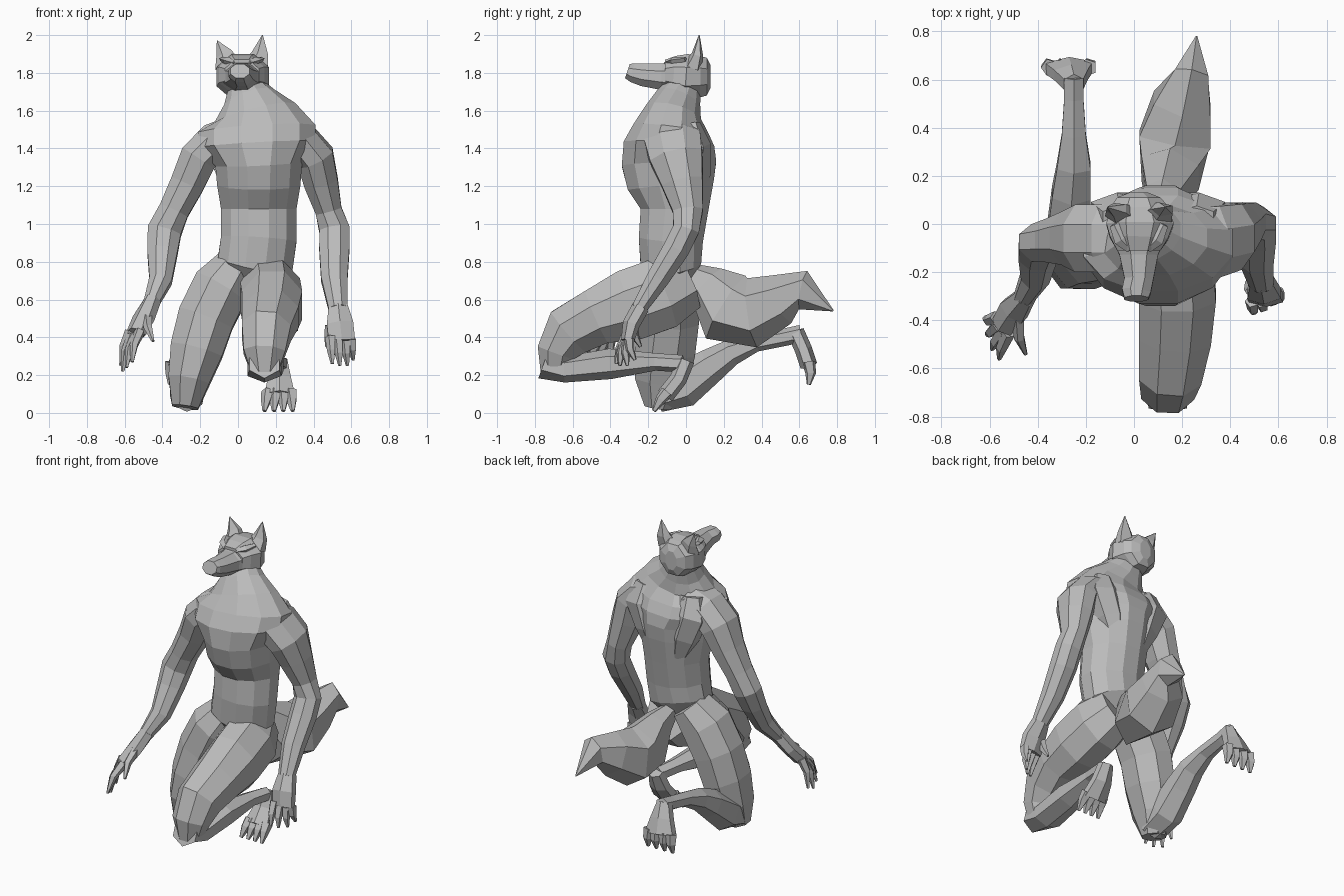
import bpy, bmesh, math
from mathutils import Vector

cube = bpy.data.objects.get("Cube")
if cube:
    bpy.data.objects.remove(cube, do_unlink=True)

CM = 0.01  # all sizes below are in hundredths of a unit

fur = bpy.data.materials.new("plain grey")
fur.use_nodes = True
fur.diffuse_color = (0.5, 0.5, 0.5, 1)
fur.node_tree.nodes["Principled BSDF"].inputs["Base Color"].default_value = fur.diffuse_color


def loft(name, sections, sides=8, reference=(1, 0, 0)):
    """Skin elliptical rings (x, y, z, half width, half depth) set square to their path."""
    bm = bmesh.new()
    centres = [Vector(s[:3]) * CM for s in sections]
    rings = []
    last = len(sections) - 1
    for i, section in enumerate(sections):
        along = (centres[min(i + 1, last)] - centres[max(i - 1, 0)]).normalized()
        across = Vector(reference)
        across = (across - along * across.dot(along)).normalized()
        deep = along.cross(across)
        ring = []
        for k in range(sides):
            a = math.tau * (k + 0.5) / sides
            fit = 1 / math.cos(math.pi / sides)
            offset = across * section[3] * math.cos(a) + deep * section[4] * math.sin(a)
            ring.append(bm.verts.new(centres[i] + offset * CM * fit))
        rings.append(ring)
    for a, b in zip(rings, rings[1:]):
        for k in range(sides):
            n = (k + 1) % sides
            bm.faces.new((a[k], a[n], b[n], b[k]))
    bm.faces.new(rings[0][::-1])
    bm.faces.new(rings[-1])
    bmesh.ops.recalc_face_normals(bm, faces=bm.faces)
    mesh = bpy.data.meshes.new(name)
    bm.to_mesh(mesh)
    bm.free()
    mesh.materials.append(fur)
    obj = bpy.data.objects.new(name, mesh)
    bpy.context.collection.objects.link(obj)
    return obj


def digits(name, roots, tips, thick, bend):
    """Slim tapered fingers or toes, bent at the middle joint."""
    for i, (root, tip) in enumerate(zip(roots, tips)):
        a, b = Vector(root), Vector(tip)
        mid = (a + b) / 2 + Vector(bend)
        loft(f"{name}_{i + 1}", [(*a, thick, thick), (*mid, thick * 0.8, thick * 0.8),
                                 (*b, thick * 0.3, thick * 0.3)], 5)


# Torso, from crotch through the broad sloping shoulders to the neck
loft("torso", [
    (6, -5, 69, 9, 9), (9, -8, 78, 20, 16), (11, -8, 92, 20, 17),
    (11, -6, 108, 20, 18), (11, -8, 121, 22, 23), (11, -9, 132, 23, 25),
    (10, -9, 142, 31, 24), (10, -8, 150, 31, 20), (9, -7, 158, 22, 15),
    (6, -4, 166, 14, 12), (3, 0, 175, 8, 8)], 12)

# Head and tapering muzzle
loft("head", [
    (2, 13, 178, 4, 6), (2, 11, 178, 9, 10), (2, 7, 178, 12, 11),
    (2.5, 0, 178, 14, 12), (2, -6, 179, 12, 10), (2, -11, 179, 9, 8)], 8)
loft("muzzle", [
    (2, -6, 178, 11, 8), (2, -13, 178, 8, 7), (2, -23, 179, 6, 6),
    (1, -28, 180, 6, 5), (1, -31, 181, 5, 4)], 8)

# Paired ears, low brow ridges and shoulder blades
for side, tip_x, tip_z in ((-1, -11, 197), (1, 13, 200)):
    word = "left" if side > 0 else "right"
    mid = 2.5 + side * 7.5
    loft(word + "_ear", [(mid, 4, 184, 6, 4), (mid + side * 2, 6, 190, 4, 2.5),
                         (tip_x, 7, tip_z, 0.2, 0.2)], 5)
    loft(word + "_brow", [(2 + side * 3, -10, 185, 2, 1), (2 + side * 7, -6, 186, 3, 2),
                          (2 + side * 10, 0, 187, 2, 1)], 5, (0, 1, 0))
    loft(word + "_shoulder_blade", [
        (10 + side * 16, 3, 153, 7, 4), (10 + side * 17, 5, 142, 11, 7),
        (10 + side * 12, 5, 127, 9, 7), (10 + side * 8, 4, 110, 4, 5)], 6)

# Arms, from inside the chest to the knuckles
loft("left_arm", [
    (22, -7, 149, 9, 14), (33, -7, 144, 10, 15), (41, -5, 135, 10, 14),
    (44, -2, 122, 9, 11), (48, 1, 107, 7, 8), (51, 0, 97, 8, 7),
    (51, -5, 87, 8, 7), (51, -15, 71, 7, 6), (53, -25, 55, 5, 4)])
loft("left_palm", [(53, -24, 56, 5, 4), (54, -29, 47, 7, 4), (55, -31, 38, 7, 3)], 6)
digits("left_finger",
       [(49, -32, 40), (53, -32, 38), (57, -31, 38), (60, -30, 39), (49, -28, 46)],
       [(50, -37, 26), (54, -35, 25), (58, -31, 25), (61, -27, 28), (47, -24, 35)],
       2.4, (0, -1, 0))

loft("right_arm", [
    (-1, -6, 149, 9, 14), (-12, -6, 144, 10, 14), (-21, -6, 135, 10, 14),
    (-27, -6, 121, 9, 11), (-34, -7, 107, 8, 9), (-39, -8, 96, 9, 8),
    (-40, -13, 85, 8, 7), (-41, -22, 70, 6, 6), (-46, -31, 58, 4, 4)])
loft("right_palm", [(-45, -30, 60, 4, 4), (-50, -36, 50, 6, 4), (-54, -42, 42, 5, 4)],
     6, (1, -1, 0))
digits("right_finger",
       [(-57, -39, 43), (-56, -42, 41), (-54, -44, 41), (-52, -45, 43), (-48, -39, 50)],
       [(-62, -39, 25), (-61, -46, 22), (-59, -52, 24), (-56, -56, 27), (-45, -54, 38)],
       2.4, (-1, -1, 1))

# Left leg, kneeling forward with the shin folded under
loft("left_thigh", [
    (13, 0, 69, 13, 15), (17, -13, 63, 16, 19), (18, -30, 57, 16, 19),
    (17, -47, 51, 15, 15), (15, -62, 43, 13, 14), (14, -69, 32, 11, 10),
    (14, -70, 21, 7, 7)])
loft("left_shin", [
    (14, -75, 27, 8, 8), (14, -64, 23, 9, 6), (16, -40, 26, 8, 7),
    (19, -16, 27, 5, 4), (22, -2, 26, 4, 4)], 6)
loft("left_foot", [(22, 0, 28, 4, 4), (22, -4, 18, 6, 4), (22, -11, 9, 8, 4)], 6)
digits("left_toe",
       [(x, -10, 11) for x in (16, 20, 24, 28)],
       [(x, -17, 1) for x in (14, 19, 24, 29)], 3, (0, 0, 1))

# Right leg, knee on the ground with the shin raised behind
loft("right_thigh", [
    (0, -5, 78, 11, 13), (-9, -8, 66, 15, 16), (-17, -9, 50, 15, 16),
    (-22, -11, 33, 14, 16), (-26, -13, 17, 11, 14), (-28, -15, 3, 7, 7)])
loft("right_shin", [
    (-27, -16, 8, 8, 7), (-27, -2, 14, 9, 10), (-26, 13, 25, 8, 8),
    (-25, 24, 32, 7, 6), (-25, 37, 37, 5, 4), (-25, 52, 40, 4, 4),
    (-25, 61, 42, 4, 4)], 6)
loft("right_foot", [(-25, 58, 43, 4, 4), (-26, 62, 34, 7, 4), (-27, 65, 25, 10, 4)], 6)
digits("right_toe",
       [(x, 65, 27) for x in (-35, -30, -24, -19)],
       [(x, 65, 15) for x in (-36, -30, -24, -18)], 3, (0, 1, 0))

# Bushy tail, drooping then curling up to a point
loft("tail", [
    (9, 2, 74, 4, 5), (12, 11, 68, 7, 10), (15, 21, 56, 12, 17),
    (17, 35, 53, 15, 16), (20, 50, 60, 12, 12), (24, 62, 65, 7, 9),
    (26, 78, 54, 0.3, 0.3)], 6)
